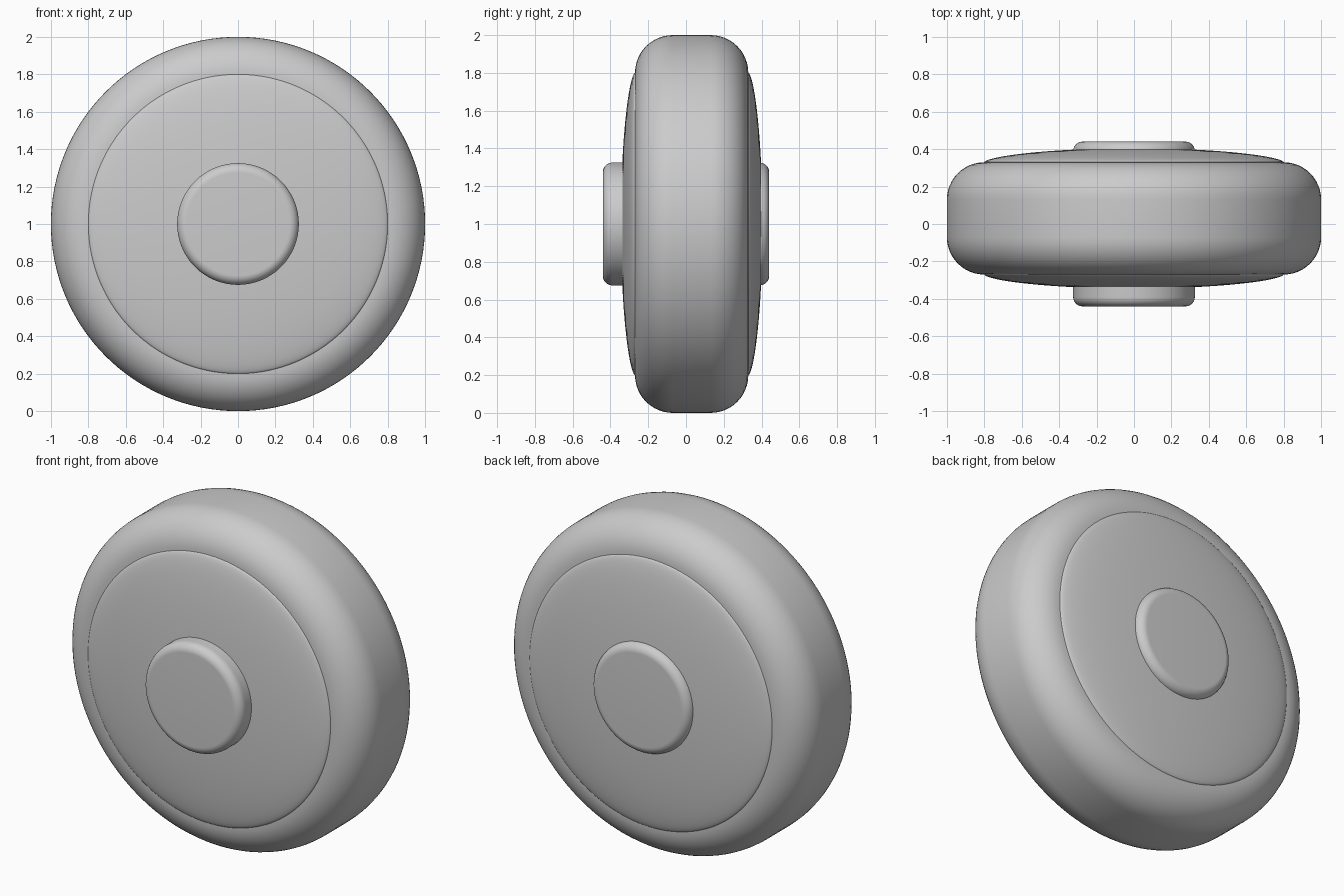
import bpy, bmesh, math
from mathutils import Matrix

cube = bpy.data.objects.get("Cube")
if cube:
    bpy.data.objects.remove(cube, do_unlink=True)

grey = bpy.data.materials.new("plain grey")
grey.use_nodes = True
colour = (0.6, 0.6, 0.6, 1)
grey.diffuse_color = colour
grey.node_tree.nodes["Principled BSDF"].inputs["Base Color"].default_value = colour


def arc(r, y, size, start, end, steps=12):
    """Quarter-round corner points as (radius, y)."""
    angles = [math.radians(start + (end - start) * i / steps) for i in range(steps + 1)]
    return [(r + size * math.cos(a), y + size * math.sin(a)) for a in angles]


def lathe(name, profile, segments=128):
    """Spin a (radius, y) profile about the wheel's axle."""
    bm = bmesh.new()
    verts = [bm.verts.new((r, y, 0)) for r, y in profile]
    edges = [bm.edges.new(pair) for pair in zip(verts, verts[1:])]
    bmesh.ops.spin(bm, geom=verts + edges, axis=(0, 1, 0), cent=(0, 0, 0),
                   angle=math.tau, steps=segments, use_duplicate=False)
    bmesh.ops.remove_doubles(bm, verts=bm.verts, dist=0.0001)
    bmesh.ops.recalc_face_normals(bm, faces=bm.faces)
    bmesh.ops.transform(bm, matrix=Matrix.Translation((0, 0, 1)), verts=bm.verts)
    mesh = bpy.data.meshes.new(name)
    bm.to_mesh(mesh)
    bm.free()
    mesh.materials.append(grey)
    obj = bpy.data.objects.new(name, mesh)
    bpy.context.collection.objects.link(obj)
    bpy.ops.object.select_all(action="DESELECT")
    obj.select_set(True)
    bpy.context.view_layer.objects.active = obj
    bpy.ops.object.shade_smooth_by_angle(angle=math.radians(30))


# Tyre with broad rounded shoulders
front, back, shoulder = -0.27, 0.33, 0.2
lathe("tyre", [(0, front)] + arc(0.8, front + shoulder, shoulder, -90, 0)
      + arc(0.8, back - shoulder, shoulder, 0, 90) + [(0, back)])

# Shallow domed disc on each side
rim, bulge, steps = 0.8, 0.075, 24
dome = []
for i in range(steps + 1):
    a = math.pi / 2 * i / steps
    dome.append((rim * math.sin(a), bulge * math.cos(a) ** 1.2))
lathe("front_disc", [(r, front - d) for r, d in dome])
lathe("back_disc", [(r, back + d) for r, d in dome])

# Hub running through the wheel, with rounded ends
hub, end, edge = 0.325, 0.44, 0.05
lathe("hub", [(0, -end)] + arc(hub - edge, edge - end, edge, -90, 0)
      + arc(hub - edge, end - edge, edge, 0, 90) + [(0, end)])
